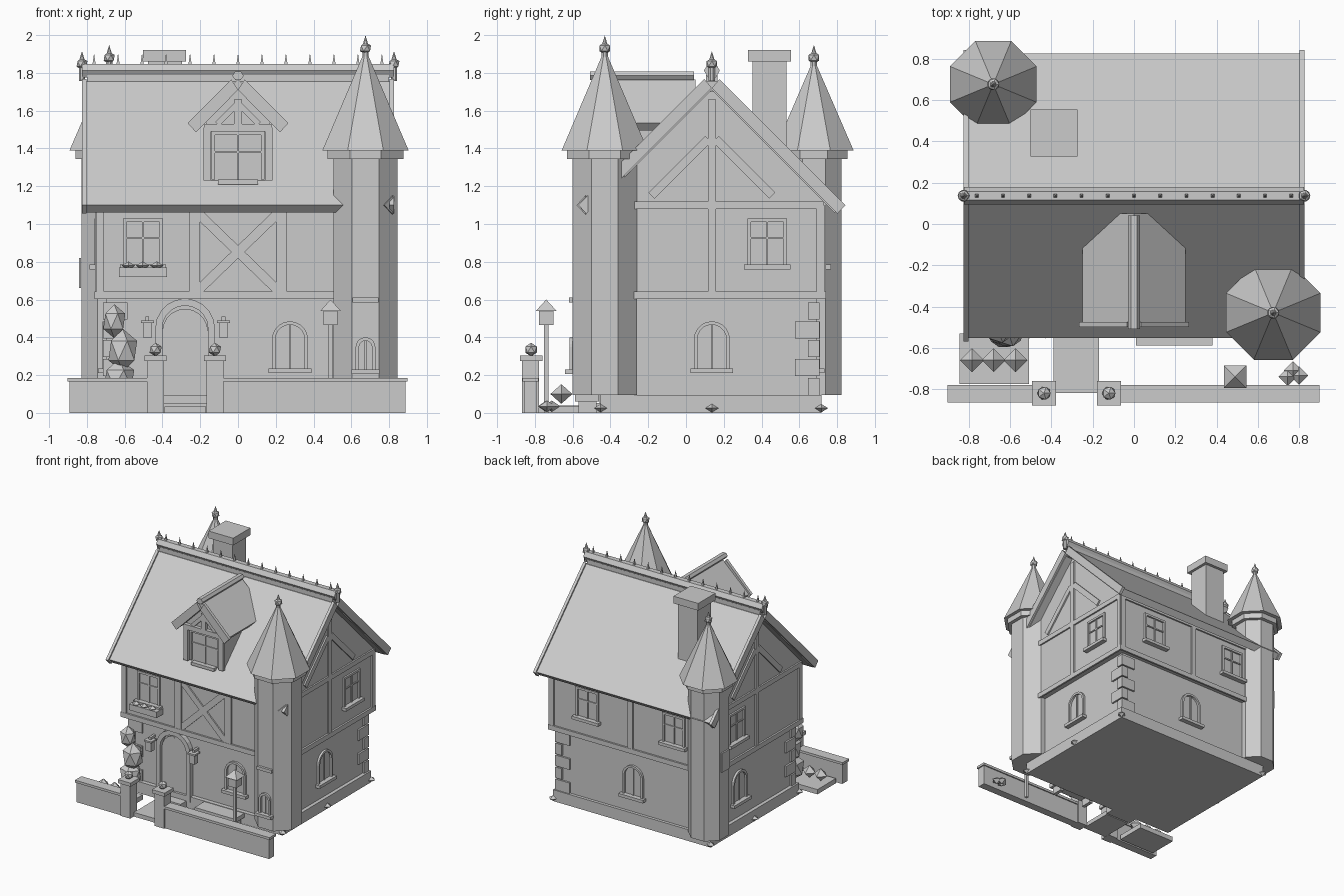
import bpy, bmesh, math
from mathutils import Matrix, Vector

old = bpy.data.objects.get("Cube")
if old:
    bpy.data.objects.remove(old, do_unlink=True)

stone = bpy.data.materials.new("light grey")
stone.use_nodes = True
grey = (0.6, 0.6, 0.6, 1)
stone.diffuse_color = grey
stone.node_tree.nodes["Principled BSDF"].inputs["Base Color"].default_value = grey

MID = 0.137          # y of the ridge line


def finish(name, bm, mat):
    bm.transform(mat)
    bmesh.ops.recalc_face_normals(bm, faces=bm.faces)
    me = bpy.data.meshes.new(name)
    bm.to_mesh(me)
    bm.free()
    me.materials.append(stone)
    bpy.context.collection.objects.link(bpy.data.objects.new(name, me))


def box(name, x, y, z, mat=Matrix()):
    """Box from (low, high) ranges."""
    bm = bmesh.new()
    bmesh.ops.create_cube(bm, size=1)
    for v in bm.verts:
        v.co = [r[0] if c < 0 else r[1] for c, r in zip(v.co, (x, y, z))]
    finish(name, bm, mat)


def prism(name, pts, depth, mat):
    """Profile in local x-z, pushed out along local -y."""
    bm = bmesh.new()
    f = bm.faces.new([bm.verts.new((x, 0, z)) for x, z in pts])
    new = bmesh.ops.extrude_face_region(bm, geom=[f])["geom"]
    bmesh.ops.translate(bm, vec=(0, -depth, 0), verts=[g for g in new if isinstance(g, bmesh.types.BMVert)])
    finish(name, bm, mat)


def cone(name, x, y, z0, z1, r0, r1, sides=8):
    bm = bmesh.new()
    bmesh.ops.create_cone(bm, cap_ends=True, segments=sides, radius1=r0, radius2=r1, depth=z1 - z0)
    turn = Matrix.Rotation(math.pi / sides, 4, "Z")
    finish(name, bm, Matrix.Translation((x, y, (z0 + z1) / 2)) @ turn)


def ball(name, x, y, z, rx, rz, diamond=False):
    bm = bmesh.new()
    if diamond:
        bmesh.ops.create_uvsphere(bm, u_segments=4, v_segments=2, radius=1)
    else:
        bmesh.ops.create_icosphere(bm, subdivisions=1, radius=1)
    finish(name, bm, Matrix.Translation((x, y, z)) @ Matrix.Diagonal((rx, rx, rz, 1)))


def beam(name, a, b, width, depth, mat):
    """Flat timber between two local x-z points."""
    a, b = Vector(a), Vector(b)
    d = (b - a).normalized() * width / 2
    n = Vector((-d.y, d.x))
    prism(name, [a + n, b + n, b - n, a - n], depth, mat)


def wall(side, u, dist):
    """Frame on a wall: local x along it, local -y outward."""
    turn = {"front": 0, "right": 90, "back": 180, "left": -90}[side]
    origin = {"front": (u, -dist, 0), "right": (dist, u, 0), "back": (u, dist, 0), "left": (-dist, u, 0)}[side]
    return Matrix.Translation(origin) @ Matrix.Rotation(math.radians(turn), 4, "Z")


def arch(w, z0, spring, n=10):
    arc = [(w * math.cos(math.pi * i / n), spring + w * math.sin(math.pi * i / n)) for i in range(n + 1)]
    return [(w, z0)] + arc + [(-w, z0)]


def arch_ring(name, w, t, z0, spring, depth, mat):
    prism(name, arch(w, z0, spring) + arch(w - t, z0, spring)[::-1], depth, mat)


def window(mat, w, z0, z1, sill, arched=False):
    if arched:
        arch_ring("window_surround", w, 0.018, z0, z1 - w, 0.018, mat)
    else:
        for s in (-1, 1):
            beam("window_jamb", (s * (w - 0.009), z0), (s * (w - 0.009), z1), 0.018, 0.014, mat)
        beam("window_head", (-w, z1), (w, z1), 0.018, 0.014, mat)
        beam("window_crossbar", (-w, z0 * 0.4 + z1 * 0.6), (w, z0 * 0.4 + z1 * 0.6), 0.01, 0.008, mat)
    beam("window_mullion", (0, z0), (0, z1), 0.01, 0.008, mat)
    box("window_sill", (-sill, sill), (-0.04, 0), (z0 - 0.025, z0), mat)


def finial(name, x, y, z, r):
    cone(name + "_neck", x, y, z - 0.09, z, 0.018, 0.018)
    ball(name + "_ball", x, y, z, r, r)
    cone(name + "_tip", x, y, z + r * 0.7, z + r * 0.8 + 0.042, 0.015, 0)


# House body
box("plinth", (-0.73, 0.73), (MID - 0.59, MID + 0.58), (0, 0.095))
box("ground_floor", (-0.7, 0.7), (MID - 0.555, MID + 0.555), (0.09, 0.62))
lengthwise = Matrix.Rotation(math.pi / 2, 4, "Z")
along = lambda x: Matrix.Translation((x, MID, 0)) @ lengthwise
prism("upper_floor_and_gables", [(-0.59, 0.61), (0.59, 0.61), (0.59, 1.125), (0, 1.715), (-0.59, 1.125)], 1.49, along(-0.745))
for x in (-0.73, 0.73):
    for dy in (-0.59, 0, 0.58):
        ball("foot", x, MID + dy, 0.025, 0.035, 0.022, True)

# Main roof and bargeboards
for s in (-1, 1):
    prism("roof_slope", [(0, 1.755), (s * 0.035, 1.755), (s * 0.69, 1.1), (s * 0.65, 1.06), (0, 1.71)], 1.62, along(-0.81))
    board = [(s * 0.04, 1.767), (s * 0.707, 1.10), (s * 0.665, 1.055), (0, 1.72)]
    for x in (-0.826, 0.802):
        prism("bargeboard", board, 0.024, along(x))
ridge = [(0.042 * math.cos(a * math.pi / 3), 1.812 + 0.042 * math.sin(a * math.pi / 3)) for a in range(6)]
prism("ridge_cap", ridge, 1.65, along(-0.825))
box("ridge_base", (-0.8, 0.8), (MID - 0.03, MID + 0.03), (1.7, 1.79))
for k in range(-6, 7):
    cone("ridge_spike", k * 0.127, MID, 1.845, 1.905, 0.012, 0, 4)
for x in (-0.826, 0.826):
    finial("ridge_finial", x, MID, 1.848, 0.032)

# Timber framing
for side, half in (("front", 0.745), ("back", 0.745), ("left", 0.59), ("right", 0.59)):
    gable = side in ("left", "right")
    dist = 0.745 if gable else (0.59 - MID if side == "front" else 0.59 + MID)
    m = wall(side, MID if gable else 0, dist)
    beam("floor_beam", (-half - 0.012, 0.622), (half + 0.012, 0.622), 0.04, 0.015, m)
    beam("top_beam", (-half, 1.1), (half, 1.1), 0.04, 0.013, m)
    for s in (-1, 1):
        beam("corner_post", (s * (half - 0.015), 0.62), (s * (half - 0.015), 1.1), 0.04, 0.013, m)
    if gable:
        beam("king_post", (0, 0.63), (0, 1.66), 0.042, 0.013, m)
        for s in (-1, 1):
            beam("gable_strut", (s * 0.32, 1.15), (s * 0.02, 1.45), 0.045, 0.012, m)
    elif side == "back":
        beam("middle_post", (0, 0.63), (0, 1.1), 0.042, 0.013, m)
    else:
        for s in (-1, 1):
            beam("post", (s * 0.23, 0.63), (s * 0.23, 1.1), 0.06, 0.013, m)
            beam("cross_brace", (s * -0.23, 0.63), (s * 0.23, 1.075), 0.05, 0.011, m)

# Quoins on the two corners without a tower, long side alternating
for sx, sy in ((1, 1), (-1, -1)):
    for i in range(5):
        long_x, long_y = (0.06, 0.13) if i % 2 else (0.13, 0.06)
        z = 0.095 + i * 0.1
        xs = sorted((sx * (0.715 - long_x), sx * 0.715))
        ys = sorted((MID + sy * (0.57 - long_y), MID + sy * 0.57))
        box("quoin", xs, ys, (z, z + 0.09))

# Towers
for x, y, a, eave, peak in ((0.675, -0.43, 0.17, 0.228, 1.9), (-0.682, 0.677, 0.147, 0.21, 1.85)):
    k = 1 / math.cos(math.pi / 8)
    cone("tower_shaft", x, y, 0.095, 1.36, a * k, a * k)
    cone("tower_collar", x, y, 1.345, 1.39, (a + 0.03) * k, (a + 0.03) * k)
    cone("tower_roof", x, y, 1.39, peak, eave * k, 0.012)
    finial("tower_finial", x, y, peak + 0.03, 0.033)
tower = wall("front", 0.675, 0.6)
window(tower, 0.052, 0.23, 0.4, 0.075, True)
box("tower_ledge", (-0.068, 0.068), (-0.02, 0), (0.585, 0.612), tower)
facet = Matrix.Translation((0.675, -0.43, 0)) @ Matrix.Rotation(math.pi / 4, 4, "Z") @ Matrix.Translation((0, -0.17, 0))
prism("tower_arrow_slit", [(-0.035, 1.1), (0.03, 1.05), (0.03, 1.15)], 0.006, facet)
box("back_tower_shutter", (-0.05, 0.05), (-0.012, 0), (0.66, 0.82), wall("left", 0.675, 0.831))

# Windows
for side, u, d in (("front", -0.503, 0.453), ("back", 0.4, 0.727), ("back", -0.4, 0.727), ("right", 0.43, 0.745), ("left", 0.4, 0.745)):
    window(wall(side, u, d), 0.105, 0.785, 1.02, 0.122)
for side, u, d in (("front", 0.275, 0.418), ("back", 0, 0.692), ("right", MID, 0.7), ("left", 0.3, 0.7)):
    window(wall(side, u, d), 0.095, 0.235, 0.485, 0.113, True)
box("flower_box", (-0.63, -0.375), (-0.54, -0.45), (0.72, 0.77))
for i in range(3):
    ball("box_flower", -0.58 + i * 0.075, -0.52, 0.78, 0.035, 0.022, True)

# Door, step and wall lanterns
door = wall("front", -0.28, 0.418)
arch_ring("door_surround", 0.158, 0.037, 0.05, 0.447, 0.04, door)
prism("door_leaf", arch(0.121, 0.05, 0.43), 0.015, door)
beam("door_split", (0, 0.06), (0, 0.54), 0.012, 0.02, door)
box("door_step", (-0.4, -0.16), (-0.53, -0.44), (0, 0.052))
for x in (-0.48, -0.077):
    box("wall_lantern", (x - 0.024, x + 0.024), (-0.5, -0.45), (0.4, 0.48))
    box("wall_lantern_cap", (x - 0.034, x + 0.034), (-0.51, -0.44), (0.476, 0.49))
    box("wall_lantern_bracket", (x - 0.01, x + 0.01), (-0.48, -0.41), (0.49, 0.51))

# Dormer
front = Matrix.Translation((0, 0.05, 0))
prism("dormer_body", [(-0.17, 1.23), (0.17, 1.23), (0.17, 1.56), (0, 1.71), (-0.17, 1.56)], 0.48, front)
for s in (-1, 1):
    prism("dormer_roof", [(0, 1.765), (s * 0.25, 1.535), (s * 0.215, 1.495), (0, 1.71)], 0.53, front)
    prism("dormer_bargeboard", [(s * 0.035, 1.765), (s * 0.267, 1.535), (s * 0.222, 1.485), (0, 1.71)], 0.025, Matrix.Translation((0, -0.475, 0)))
face = wall("front", 0, 0.43)
for s in (-1, 1):
    beam("dormer_post", (s * 0.163, 1.23), (s * 0.163, 1.51), 0.04, 0.03, face)
    beam("dormer_strut", (s * 0.11, 1.53), (s * 0.01, 1.63), 0.03, 0.025, face)
beam("dormer_collar", (-0.18, 1.51), (0.18, 1.51), 0.04, 0.03, face)
beam("dormer_king_post", (0, 1.52), (0, 1.66), 0.04, 0.03, face)
window(face, 0.14, 1.235, 1.48, 0.105)
dormer_ridge = [(0.03 * math.cos(a * math.pi / 3), 1.785 + 0.025 * math.sin(a * math.pi / 3)) for a in range(6)]
prism("dormer_ridge", dormer_ridge, 0.55, Matrix.Translation((0, 0.042, 0)))

# Chimney
box("chimney_shaft", (-0.477, -0.297), (0.352, 0.532), (1.3, 1.87))
box("chimney_cap", (-0.502, -0.274), (0.328, 0.556), (1.86, 1.92))

# Garden wall and gate pillars
for lo, hi in ((-0.893, -0.47), (-0.09, 0.888)):
    box("garden_wall", (lo, hi), (-0.857, -0.79), (0, 0.168))
    box("garden_wall_cap", (lo - 0.01, hi + 0.01), (-0.866, -0.78), (0.165, 0.185))
for x in (-0.436, -0.122):
    box("gate_pillar", (x - 0.045, x + 0.045), (-0.867, -0.777), (0, 0.28))
    box("gate_pillar_cap", (x - 0.058, x + 0.058), (-0.88, -0.76), (0.275, 0.305))
    ball("gate_ball", x, -0.82, 0.335, 0.036, 0.036)

# Garden
box("path", (-0.39, -0.17), (-0.82, -0.54), (0, 0.035))
box("flower_bed", (-0.845, -0.51), (-0.775, -0.53), (0, 0.04))
box("bench_seat", (0.01, 0.38), (-0.588, -0.46), (0.06, 0.095))
for x in (0.03, 0.33):
    box("bench_leg", (x, x + 0.03), (-0.57, -0.475), (0, 0.065))
for x in (-0.785, -0.68, -0.575):
    ball("bed_plant", x, -0.66, 0.1, 0.058, 0.052, True)
for x, y in ((0.745, -0.74), (0.8, -0.735), (0.77, -0.71)):
    ball("garden_stone", x, y, 0.035, 0.045, 0.03, True)
for x, z, r, h in ((-0.655, 0.485, 0.065, 0.09), (-0.61, 0.33, 0.085, 0.115), (-0.63, 0.18, 0.09, 0.105)):
    ball("shrub", x, -0.52, z, r, h)

# Lamp post
box("lamp_pole", (0.478, 0.502), (-0.752, -0.728), (0, 0.47))
box("lamp_lantern", (0.452, 0.528), (-0.778, -0.702), (0.465, 0.545))
cone("lamp_roof", 0.49, -0.74, 0.54, 0.6, 0.077, 0, 4)
